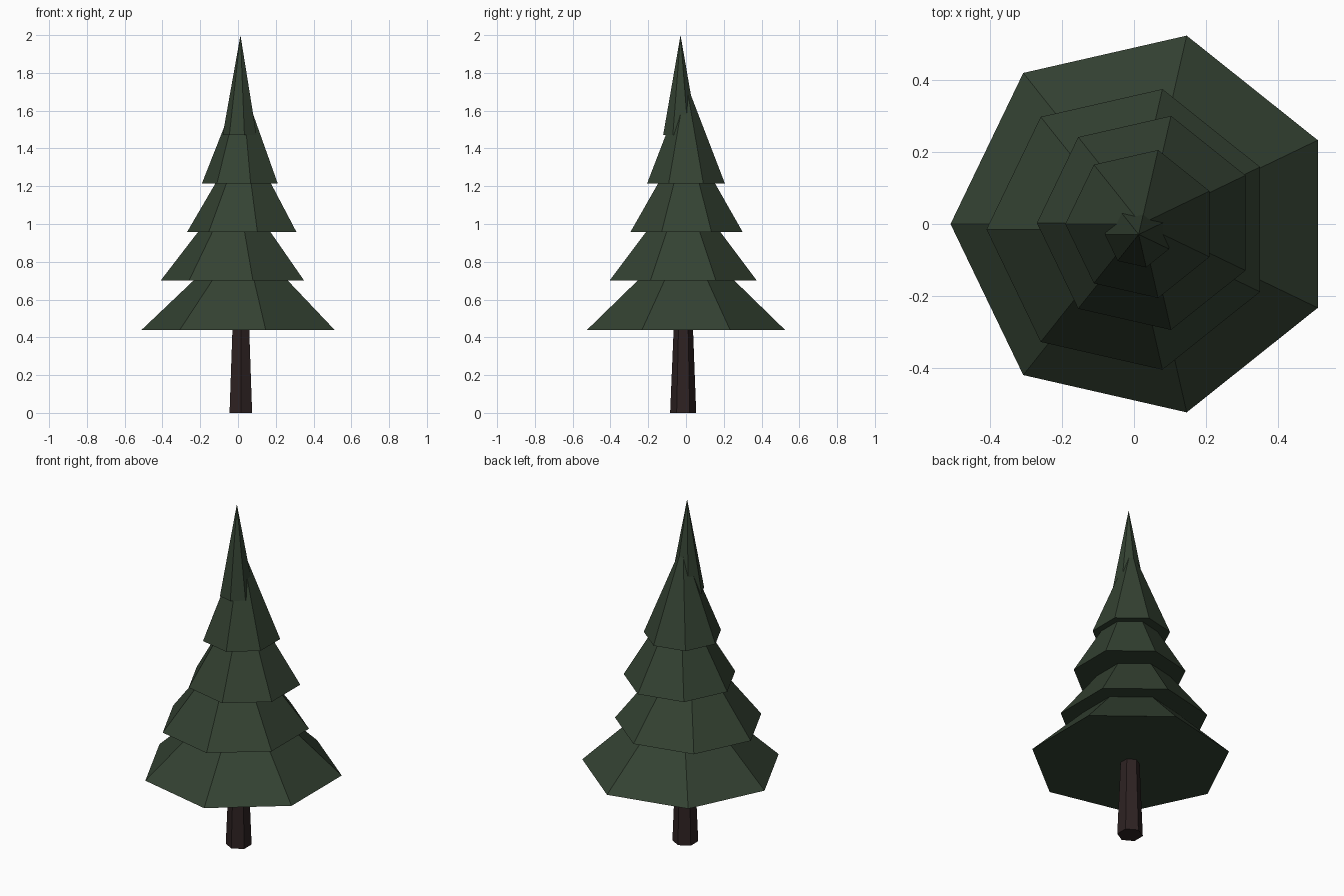
import bpy, bmesh, math

if "Cube" in bpy.data.objects:
    bpy.data.objects.remove(bpy.data.objects["Cube"])


def material(name, rgb):
    m = bpy.data.materials.new(name)
    m.diffuse_color = (*rgb, 1.0)
    m.use_nodes = True
    m.node_tree.nodes["Principled BSDF"].inputs["Base Color"].default_value = m.diffuse_color
    return m


needles = material("dark green needles", (0.034, 0.054, 0.032))
bark = material("dark brown bark", (0.027, 0.016, 0.016))


def ring(bm, sides, radius, cx, cy, z, start):
    """Regular polygon of vertices at height z."""
    return [bm.verts.new((cx + radius * math.cos(start + math.tau * i / sides),
                          cy + radius * math.sin(start + math.tau * i / sides), z))
            for i in range(sides)]


def finish(bm, name, mat):
    bmesh.ops.recalc_face_normals(bm, faces=bm.faces[:])
    mesh = bpy.data.meshes.new(name)
    bm.to_mesh(mesh)
    bm.free()
    mesh.materials.append(mat)
    bpy.context.collection.objects.link(bpy.data.objects.new(name, mesh))


# Trunk: tapered six-sided post running up into the lowest branches
bm = bmesh.new()
low = ring(bm, 6, 0.069, 0.015, -0.015, 0.0, math.pi / 2)
high = ring(bm, 6, 0.047, 0.015, -0.014, 0.55, math.pi / 2)
bm.faces.new(low)
bm.faces.new(high)
for i in range(6):
    j = (i + 1) % 6
    bm.faces.new((low[i], low[j], high[j], high[i]))
finish(bm, "trunk", bark)

# Branch tiers: seven-sided closed cones (radius, x, y, base z, tip z)
tiers = [
    (0.537, 0.027, 0.000, 0.440, 0.95),
    (0.400, -0.010, -0.015, 0.700, 1.22),
    (0.305, 0.035, 0.003, 0.957, 1.48),
    (0.211, 0.020, 0.000, 1.215, 1.75),
    (0.094, 0.013, -0.029, 1.472, 2.00),
]
for n, (radius, x, y, z0, z1) in enumerate(tiers, 1):
    bm = bmesh.new()
    base = ring(bm, 7, radius, x, y, z0, math.pi)
    tip = bm.verts.new((x, y, z1))
    bm.faces.new(base)
    for i in range(7):
        bm.faces.new((base[i], base[(i + 1) % 7], tip))
    finish(bm, f"branch_tier_{n}", needles)
